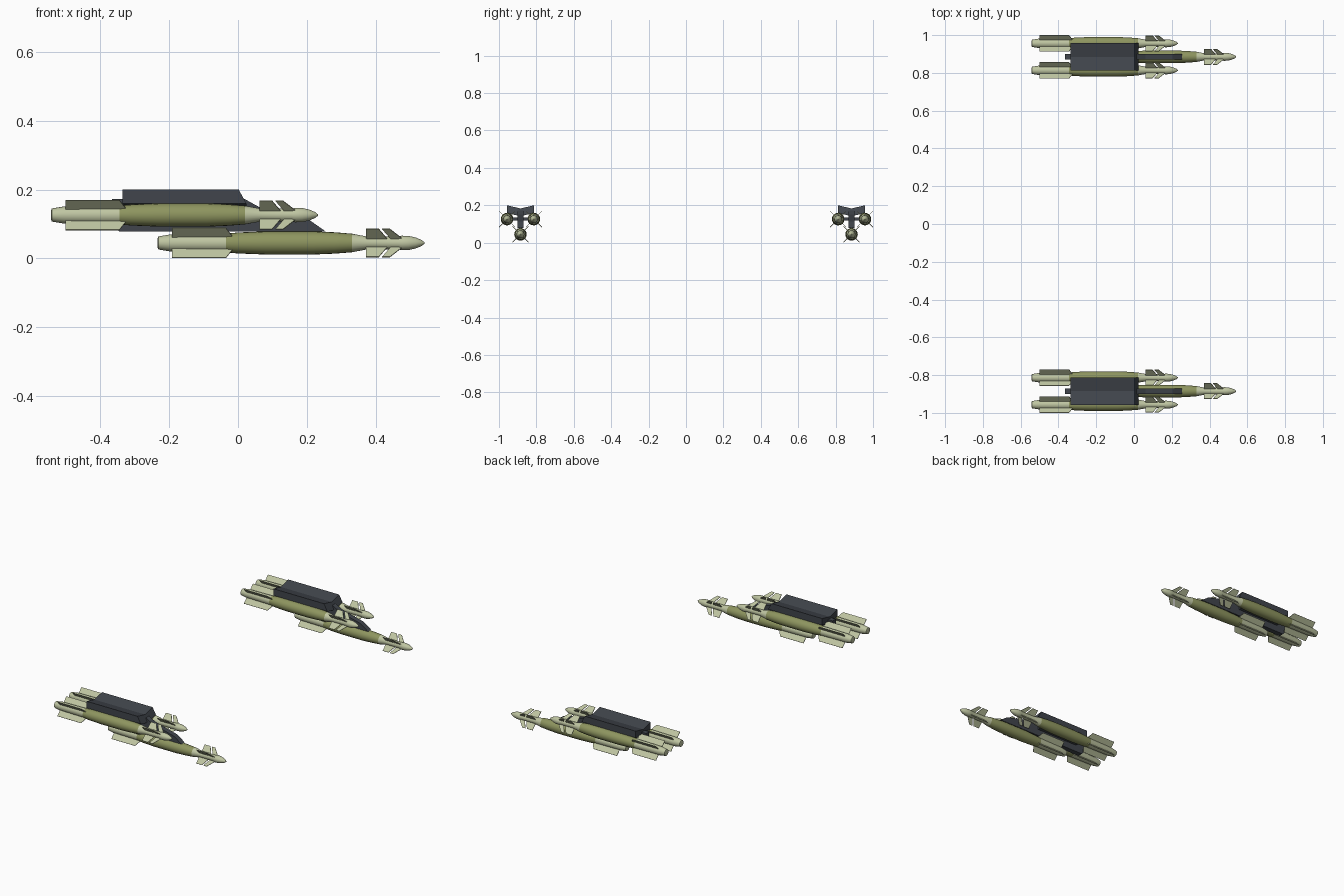
import bpy, bmesh, math
from mathutils import Matrix, Vector

if "Cube" in bpy.data.objects:
    bpy.data.objects.remove(bpy.data.objects["Cube"])


def material(name, rgb):
    m = bpy.data.materials.new(name)
    m.diffuse_color = (*rgb, 1)
    m.use_nodes = True
    m.node_tree.nodes["Principled BSDF"].inputs["Base Color"].default_value = m.diffuse_color
    return m


OLIVE = material("olive green", (0.27, 0.30, 0.115))
PALE = material("pale green", (0.52, 0.56, 0.36))
DARK = material("dark grey", (0.052, 0.06, 0.072))


def finish(name, bm, mats, loc, smooth=False):
    bmesh.ops.recalc_face_normals(bm, faces=bm.faces)
    me = bpy.data.meshes.new(name)
    bm.to_mesh(me)
    bm.free()
    for m in mats:
        me.materials.append(m)
    ob = bpy.data.objects.new(name, me)
    bpy.context.collection.objects.link(ob)
    ob.location = loc
    if smooth:
        bpy.ops.object.select_all(action='DESELECT')
        ob.select_set(True)
        bpy.context.view_layer.objects.active = ob
        bpy.ops.object.shade_smooth_by_angle(angle=math.radians(35))
    return ob


def prism(bm, pts, depth):
    """Extrude a closed 3D outline along a depth vector, centred on it."""
    d = Vector(depth)
    f = bm.faces.new([bm.verts.new(Vector(p) - d / 2) for p in pts])
    ext = bmesh.ops.extrude_face_region(bm, geom=[f])["geom"]
    moved = [v for v in ext if isinstance(v, bmesh.types.BMVert)]
    bmesh.ops.translate(bm, verts=moved, vec=d)
    return moved


# bomb body: (x, radius) from tail to nose
BODY = [(-0.233, 0.014), (-0.231, 0.019), (-0.195, 0.025), (-0.035, 0.027),
        (0.0, 0.0305), (0.08, 0.0335), (0.22, 0.0335), (0.28, 0.031),
        (0.33, 0.027), (0.375, 0.0185), (0.465, 0.0185), (0.475, 0.021),
        (0.495, 0.0205), (0.515, 0.016), (0.532, 0.009), (0.541, 0.002)]

# fin outlines: (x, distance from axis)
FINS = {
    "tail_fins": [(-0.191, 0.015), (-0.191, 0.061), (-0.035, 0.061), (-0.012, 0.020)],
    "rear_canards": [(0.371, 0.012), (0.371, 0.058), (0.408, 0.058), (0.436, 0.012)],
    "front_canards": [(0.446, 0.012), (0.418, 0.058), (0.440, 0.058), (0.482, 0.012)],
}


def bomb(label, loc):
    # lathed body, olive in the middle and pale at both ends
    bm = bmesh.new()
    n = 20
    rings = [[bm.verts.new((x, r * math.cos(2 * math.pi * i / n),
                            r * math.sin(2 * math.pi * i / n))) for i in range(n)]
             for x, r in BODY]
    for a, b in zip(rings, rings[1:]):
        for i in range(n):
            j = (i + 1) % n
            bm.faces.new((a[i], a[j], b[j], b[i]))
    bm.faces.new(rings[0])
    bm.faces.new(rings[-1])
    for f in bm.faces:
        f.material_index = 0 if -0.034 < f.calc_center_median().x < 0.33 else 1
    finish(label + "_body", bm, [OLIVE, PALE], loc, True)
    # fins in an X arrangement
    for part, outline in FINS.items():
        bm = bmesh.new()
        for k in range(4):
            rot = Matrix.Rotation(math.radians(45 + 90 * k), 4, 'X')
            depth = rot @ Vector((0, 0.003, 0))
            prism(bm, [rot @ Vector((x, 0, r)) for x, r in outline], depth)
        finish(label + "_" + part, bm, [PALE], loc)


def rack(label, yc):
    # chevron-shaped carrier with a sloped front end
    section = [(-0.072, 0.200), (0, 0.183), (0.072, 0.200), (0.072, 0.160),
               (0.058, 0.155), (0.018, 0.146), (-0.018, 0.146), (-0.058, 0.155),
               (-0.072, 0.160)]
    bm = bmesh.new()
    front = prism(bm, [(-0.1575, y, z) for y, z in section], (0.355, 0, 0))
    for v in front:
        v.co.x = 0.002 if v.co.z > 0.18 else 0.024
    finish(label + "_carrier", bm, [DARK], (0, yc, 0))
    # central keel holding the lower bomb
    keel = [(-0.365, 0.172), (-0.365, 0.10), (-0.345, 0.078), (0.255, 0.078),
            (0.205, 0.113), (0.06, 0.150), (0.02, 0.172)]
    bm = bmesh.new()
    prism(bm, [(x, 0, z) for x, z in keel], (0, 0.03, 0))
    finish(label + "_keel", bm, [DARK], (0, yc, 0))
    # side lugs between the keel and the upper bombs
    bm = bmesh.new()
    prism(bm, [(-0.30, 0, 0.118), (-0.30, 0, 0.136), (-0.02, 0, 0.136),
               (-0.02, 0, 0.118)], (0, 0.09, 0))
    finish(label + "_side_lugs", bm, [DARK], (0, yc, 0))
    # three bombs
    bomb(label + "_lower_bomb", (0, yc, 0.045))
    for side, dy in (("near", -0.0715), ("far", 0.0715)):
        bomb(label + "_" + side + "_bomb", (-0.309, yc + dy, 0.126))


for name, y in (("front_rack", -0.885), ("back_rack", 0.885)):
    rack(name, y)
